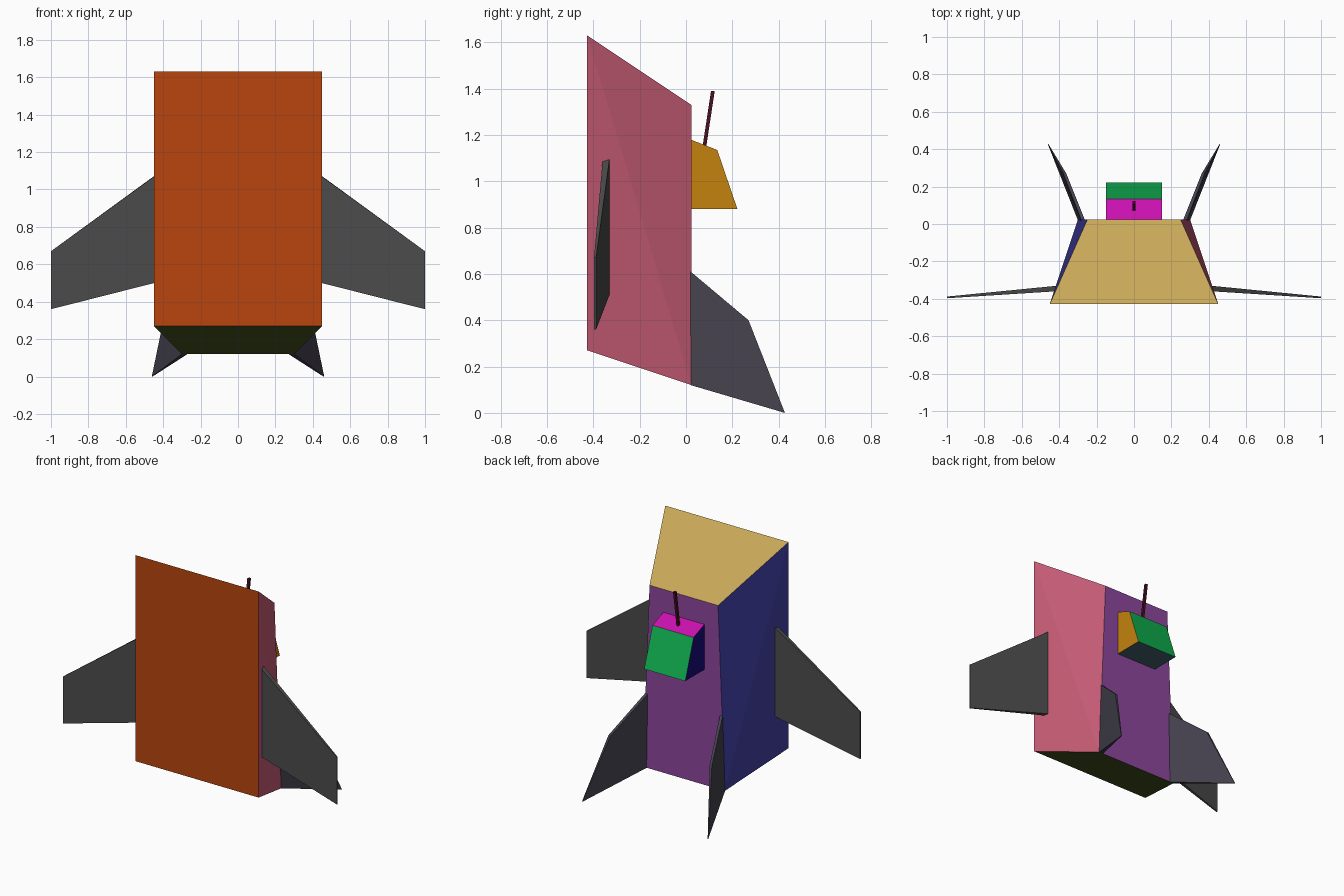
import bpy, bmesh

if "Cube" in bpy.data.objects:
    bpy.data.objects.remove(bpy.data.objects["Cube"])


def material(hex_code):
    mat = bpy.data.materials.get(hex_code) or bpy.data.materials.new(hex_code)
    rgb = [int(hex_code[i:i + 2], 16) / 255 for i in (0, 2, 4)]
    mat.diffuse_color = [c / 12.92 if c < 0.04 else ((c + 0.055) / 1.055) ** 2.4 for c in rgb] + [1]
    mat.use_nodes = True
    mat.node_tree.nodes["Principled BSDF"].inputs["Base Color"].default_value = mat.diffuse_color
    return mat


def loft(name, a, b, colours, splits=()):
    """Six-sided solid between outlines a and b; colours: a, b, then the four sides."""
    bm = bmesh.new()
    va = [bm.verts.new(p) for p in a]
    vb = [bm.verts.new(p) for p in b]
    loops = [va, vb] + [[va[i], va[(i + 1) % 4], vb[(i + 1) % 4], vb[i]] for i in range(4)]
    palette = list(dict.fromkeys(colours))
    faces = [bm.faces.new(l) for l in loops]
    for face, colour in zip(faces, colours):
        face.material_index = palette.index(colour)
    for f, i, j in splits:
        bmesh.utils.face_split(faces[f], va[i], vb[j])
    bmesh.ops.recalc_face_normals(bm, faces=bm.faces[:])
    mesh = bpy.data.meshes.new(name)
    bm.to_mesh(mesh)
    bm.free()
    for c in palette:
        mesh.materials.append(material(c))
    bpy.context.collection.objects.link(bpy.data.objects.new(name, mesh))


def rect(x_low, x_top, low, top):
    """Symmetric section: low and top are (y, z) pairs."""
    return [(-x_low, *low), (x_low, *low), (x_top, *top), (-x_top, *top)]


# Body: wide front panel tapering to a narrower back, folded side panels
loft("body", rect(.45, .45, (-.427, .27), (-.427, 1.63)),
     rect(.30, .25, (.023, .12), (.023, 1.33)),
     ["B8450D", "8C469C", "4B5723", "C85C76", "C8A858", "3A3896"],
     splits=[(3, 2, 1), (5, 3, 0)])

# Pod on the back
loft("back_pod", rect(.15, .15, (.02, .88), (.02, 1.18)),
     rect(.15, .15, (.222, .88), (.135, 1.135)),
     ["8C469C", "0FAE4E", "41606C", "C4820E", "CC10B0", "180A78"])

# Antenna: thin leaning rod
r = .008
loft("antenna", [(x, .078 + y, 1.14) for x, y in ((-r, -r), (r, -r), (r, r), (-r, r))],
     [(x, .116 + y, 1.39) for x, y in ((-r, -r), (r, -r), (r, r), (-r, r))], ["4A1020"] * 6)

for side, s in (("right", 1), ("left", -1)):
    # Swept side wing, thick at the root and thin at the tip
    front = [(.42, -.36, 1.09), (1, -.397, .67), (1, -.397, .36), (.42, -.36, .507)]
    back = [(.41, -.33, 1.10), (1, -.388, .67), (1, -.388, .36), (.41, -.33, .51)]
    loft(side + "_wing", [(s * x, y, z) for x, y, z in front],
         [(s * x, y, z) for x, y, z in back], ["4C4C4C"] * 6)

    # Rear fin splaying outward to a pointed foot
    profile = [(.02, .61), (.27, .40), (.427, 0), (.02, .12)]
    inner, outer = (.262, .362, .457, .27), (.282, .378, .461, .30)
    loft(side + "_rear_fin", [(s * x, *p) for x, p in zip(inner, profile)],
         [(s * x, *p) for x, p in zip(outer, profile)], ["45424E"] * 6)
